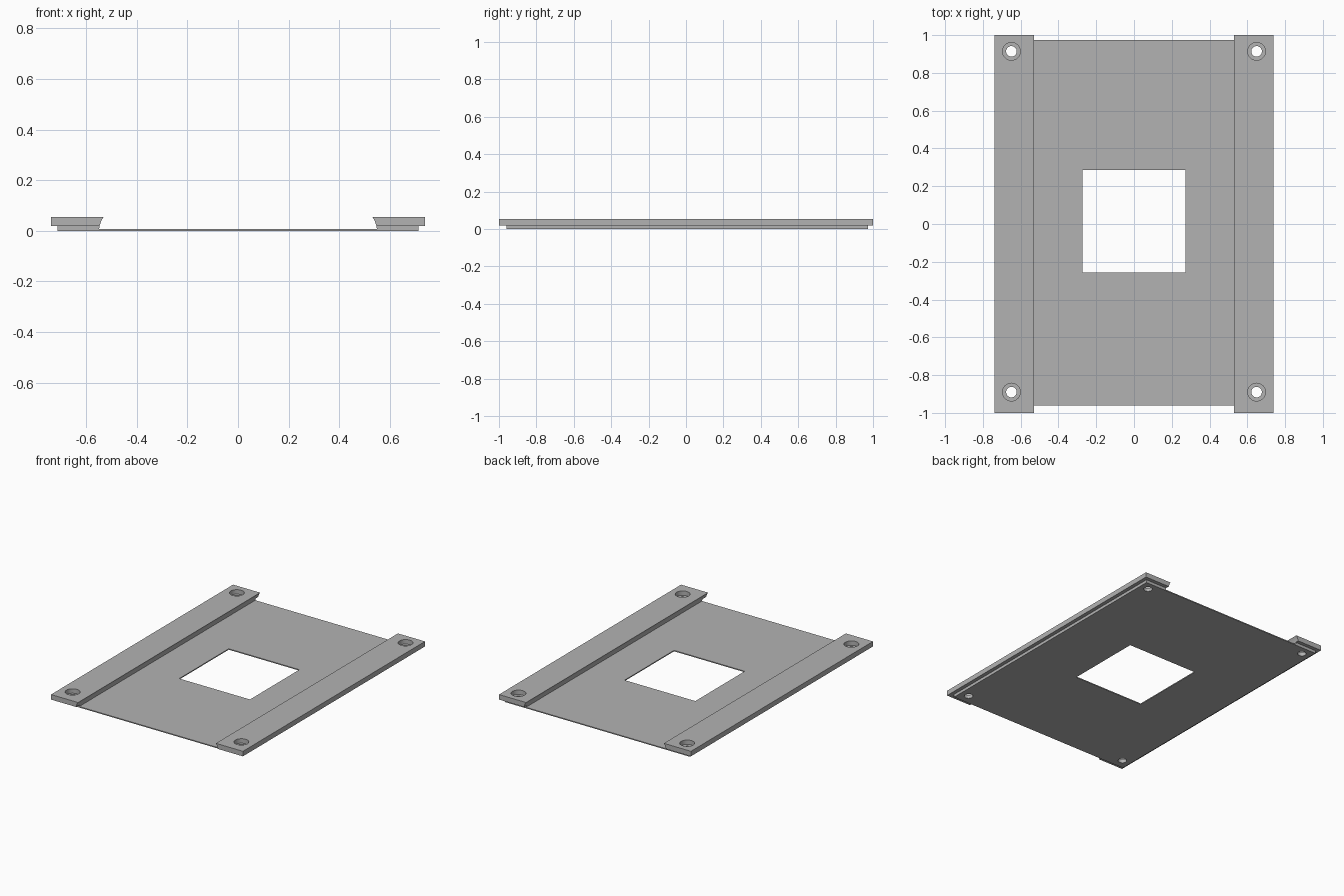
import bpy
import bmesh

if "Cube" in bpy.data.objects:
    bpy.data.objects.remove(bpy.data.objects["Cube"])

grey = bpy.data.materials.new("plain grey")
grey.use_nodes = True
grey.diffuse_color = (0.45, 0.45, 0.45, 1)
grey.node_tree.nodes["Principled BSDF"].inputs["Base Color"].default_value = (0.45, 0.45, 0.45, 1)

PLATE_FRONT, PLATE_BACK = -0.96, 0.974
PLATE_TOP, LEDGE, TOP = 0.007, 0.02, 0.055
HOLE_X, HOLE_YS = 0.649, (-0.89, 0.914)


def prism(name, profile, y0, y1):
    """Extrude an x-z profile along y."""
    bm = bmesh.new()
    face = bm.faces.new([bm.verts.new((x, y0, z)) for x, z in profile])
    out = bmesh.ops.extrude_face_region(bm, geom=[face])
    moved = [v for v in out["geom"] if isinstance(v, bmesh.types.BMVert)]
    bmesh.ops.translate(bm, verts=moved, vec=(0, y1 - y0, 0))
    bmesh.ops.recalc_face_normals(bm, faces=bm.faces)
    mesh = bpy.data.meshes.new(name)
    bm.to_mesh(mesh)
    bm.free()
    mesh.materials.append(grey)
    obj = bpy.data.objects.new(name, mesh)
    bpy.context.collection.objects.link(obj)
    return obj


def box(name, x0, x1, y0, y1, z0, z1):
    return prism(name, [(x0, z0), (x1, z0), (x1, z1), (x0, z1)], y0, y1)


def cylinder(x, y, radius, z0, z1):
    bpy.ops.mesh.primitive_cylinder_add(vertices=32, radius=radius, depth=z1 - z0,
                                        location=(x, y, (z0 + z1) / 2))
    obj = bpy.context.object
    obj.data.materials.append(grey)
    return obj


def cut(target, cutters):
    """Subtract the cutters for good and remove them."""
    bpy.context.view_layer.objects.active = target
    for cutter in cutters:
        cutter.hide_render = True
        mod = target.modifiers.new("cut", "BOOLEAN")
        mod.operation = "DIFFERENCE"
        mod.solver = "EXACT"
        mod.object = cutter
        bpy.ops.object.modifier_apply(modifier=mod.name)
        bpy.data.objects.remove(cutter)


def through_holes(sides):
    return [cylinder(s * HOLE_X, y, 0.028, -0.1, 0.2) for s in sides for y in HOLE_YS]


# Thin base plate with a square window and screw holes
plate = box("base_plate", -0.712, 0.712, PLATE_FRONT, PLATE_BACK, 0, PLATE_TOP)
window = box("window_cutter", -0.272, 0.272, -0.257, 0.286, -0.1, 0.1)
cut(plate, [window] + through_holes((-1, 1)))

for side, label in ((1, "left"), (-1, "right")):
    # Narrow foot under the rail
    foot = prism(label + "_rail_foot", [(side * x, z) for x, z in (
        (0.549, PLATE_TOP), (0.712, PLATE_TOP), (0.712, LEDGE), (0.546, LEDGE))],
        PLATE_FRONT, PLATE_BACK)
    cut(foot, through_holes((side,)))

    # Wide rail with a curved, overhanging inner edge and recessed screw holes
    rail = prism(label + "_rail", [(side * x, z) for x, z in (
        (0.546, LEDGE), (0.738, LEDGE), (0.738, TOP), (0.53, TOP), (0.538, 0.043), (0.543, 0.031))],
        -1, 1)
    recesses = [cylinder(side * HOLE_X, y, 0.047, LEDGE + 0.004, 0.2) for y in HOLE_YS]
    cut(rail, recesses + through_holes((side,)))

for obj in list(bpy.context.collection.objects):
    if obj.type == "MESH" and obj.name.split("_")[0] in {"base", "left", "right"}:
        bpy.ops.object.select_all(action="DESELECT")
        obj.select_set(True)
        bpy.context.view_layer.objects.active = obj
        bpy.ops.object.shade_smooth_by_angle(angle=0.52)
